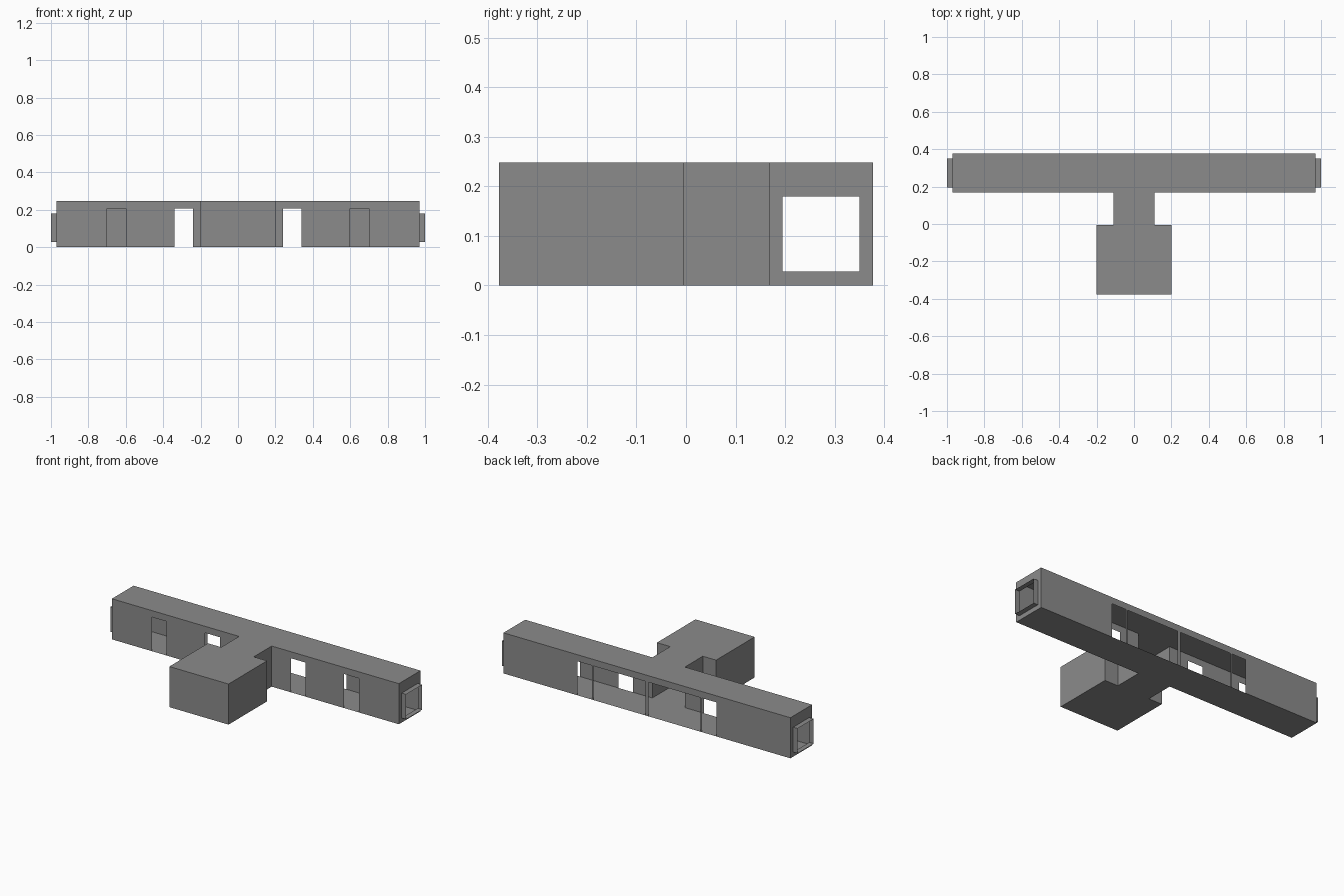
import bpy, bmesh

if "Cube" in bpy.data.objects:
    bpy.data.objects.remove(bpy.data.objects["Cube"])

H = 0.248                   # building height
X, Y0, Y1 = 0.97, 0.168, 0.377   # hall half length, front and back
CX, RY = 0.11, -0.005       # link half width, room back wall
RX, RF = 0.2, -0.377        # room half width, room front wall
DOOR_H = 0.208

grey = bpy.data.materials.new("dark_grey")
grey.diffuse_color = (0.26, 0.26, 0.26, 1)
grey.use_nodes = True
grey.node_tree.nodes["Principled BSDF"].inputs["Base Color"].default_value = grey.diffuse_color


def panel(bm, axis, pos, a, b, holes=()):
    """Flat wall at axis=pos over ranges a, b; holes are (a0, a1, b0, b1)."""
    us = sorted({*a, *[v for h in holes for v in h[:2]]})
    vs = sorted({*b, *[v for h in holes for v in h[2:]]})
    for u0, u1 in zip(us, us[1:]):
        for v0, v1 in zip(vs, vs[1:]):
            u, v = (u0 + u1) / 2, (v0 + v1) / 2
            if any(h[0] < u < h[1] and h[2] < v < h[3] for h in holes):
                continue
            pts = []
            for p, q in ((u0, v0), (u1, v0), (u1, v1), (u0, v1)):
                co = [p, q]
                co.insert(axis, pos)
                pts.append(bm.verts.new(co))
            bm.faces.new(pts)


def finish(name, bm):
    bmesh.ops.remove_doubles(bm, verts=bm.verts, dist=1e-5)
    bmesh.ops.recalc_face_normals(bm, faces=bm.faces)
    me = bpy.data.meshes.new(name)
    bm.to_mesh(me)
    bm.free()
    me.materials.append(grey)
    bpy.context.collection.objects.link(bpy.data.objects.new(name, me))


# Long hall: thin shell with doors, a wide rear opening and end ports
bm = bmesh.new()
for z in (0, H):
    panel(bm, 2, z, (-X, X), (Y0, Y1))
doors = [(c - 0.05, c + 0.05, 0, DOOR_H) for c in (-0.65, -0.29, 0.29, 0.65)]
panel(bm, 1, Y0, (-X, X), (0, H), doors + [(-CX, CX, 0, H)])
rear = [(-0.47, -0.372, 0, DOOR_H), (-0.362, -0.01, 0, DOOR_H),
        (0.01, 0.362, 0, DOOR_H), (0.372, 0.47, 0, DOOR_H)]
panel(bm, 1, Y1, (-X, X), (0, H), rear)
PY, PZ = (0.195, 0.35), (0.028, 0.18)
for x in (-X, X):
    panel(bm, 0, x, (Y0, Y1), (0, H), [PY + PZ])
finish("hall", bm)

# Short collars around the end ports
for name, xs in (("left_collar", (-1, -X)), ("right_collar", (X, 1))):
    bm = bmesh.new()
    for y in PY:
        panel(bm, 1, y, xs, PZ)
    for z in PZ:
        panel(bm, 2, z, xs, PY)
    finish(name, bm)

# Link passage between hall and room
bm = bmesh.new()
for x in (-CX, CX):
    panel(bm, 0, x, (RY, Y0), (0, H))
for z in (0, H):
    panel(bm, 2, z, (-CX, CX), (RY, Y0))
finish("link_passage", bm)

# Front room
bm = bmesh.new()
for x in (-RX, RX):
    panel(bm, 0, x, (RF, RY), (0, H))
for z in (0, H):
    panel(bm, 2, z, (-RX, RX), (RF, RY))
panel(bm, 1, RF, (-RX, RX), (0, H))
panel(bm, 1, RY, (-RX, RX), (0, H), [(-CX, CX, 0, H)])
finish("front_room", bm)
